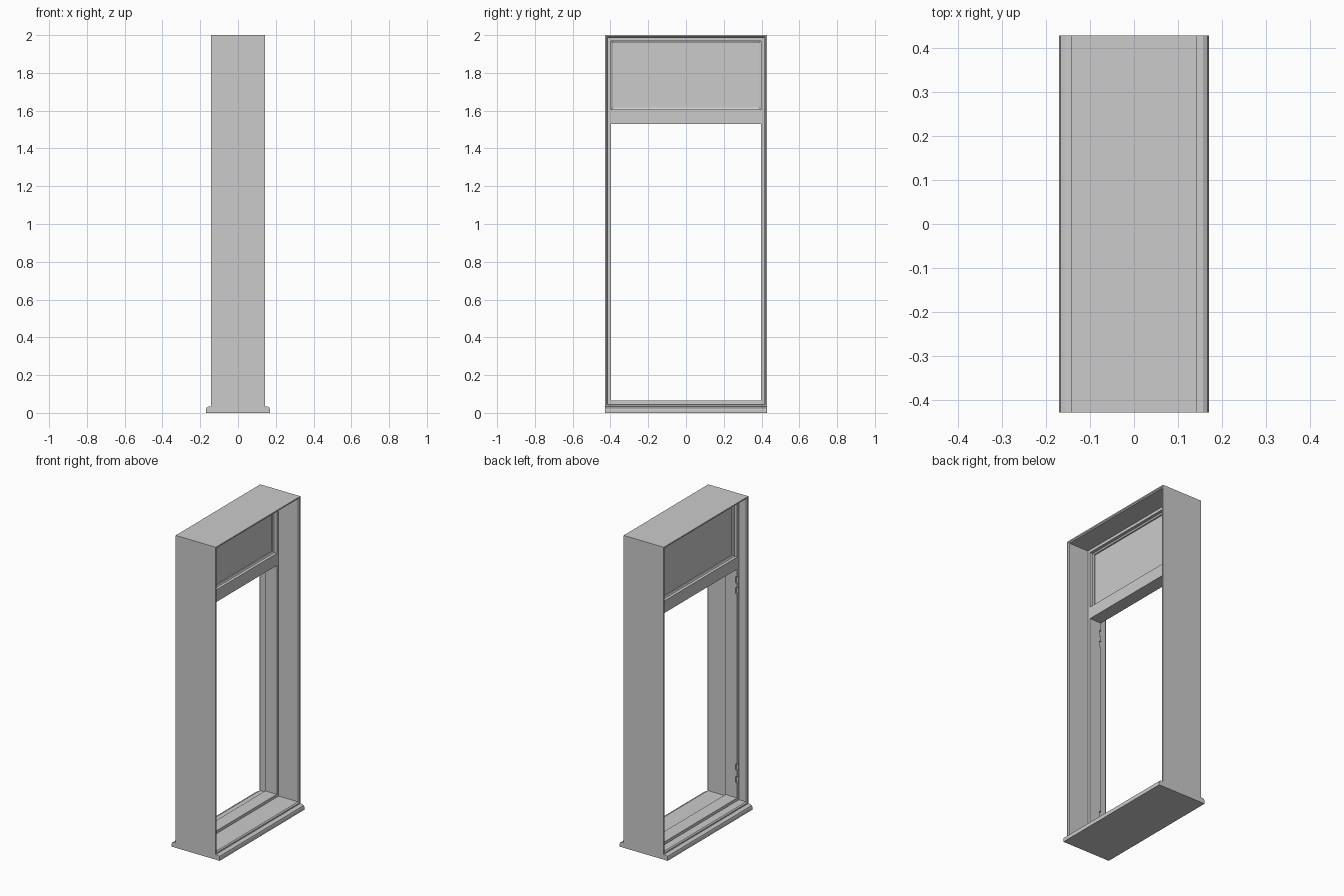
import bpy, bmesh

if "Cube" in bpy.data.objects:
    bpy.data.objects.remove(bpy.data.objects["Cube"])

HALF_W = 0.428     # half width of the whole unit along y
CASE_X = 0.142     # half depth of the casing


def finish(name, bm):
    bmesh.ops.recalc_face_normals(bm, faces=bm.faces)
    me = bpy.data.meshes.new(name)
    bm.to_mesh(me)
    bm.free()
    ob = bpy.data.objects.new(name, me)
    bpy.context.collection.objects.link(ob)
    return ob


def rect_frame(name, half_y, z0, z1, profile):
    """Sweep a closed (x, inset) profile round a rectangle in the yz plane."""
    bm = bmesh.new()
    loops = [[bm.verts.new((x, y, z)) for y, z in (
        (-half_y + i, z0 + i), (half_y - i, z0 + i),
        (half_y - i, z1 - i), (-half_y + i, z1 - i))] for x, i in profile]
    for k, a in enumerate(loops):
        b = loops[(k + 1) % len(loops)]
        for j in range(4):
            n = (j + 1) % 4
            bm.faces.new((a[j], a[n], b[n], b[j]))
    return finish(name, bm)


def box(name, x0, x1, y0, y1, z0, z1):
    bm = bmesh.new()
    bmesh.ops.create_cube(bm, size=1)
    for v in bm.verts:
        v.co = ((x0 + x1) / 2 + v.co.x * (x1 - x0),
                (y0 + y1) / 2 + v.co.y * (y1 - y0),
                (z0 + z1) / 2 + v.co.z * (z1 - z0))
    return finish(name, bm)


# Outer casing: thin box tube with chamfered inner rims
rect_frame("casing", HALF_W, 0.033, 2.0, [
    (-CASE_X, 0), (CASE_X, 0), (CASE_X, 0.008), (0.135, 0.014),
    (-0.135, 0.014), (-CASE_X, 0.008)])

# Sill: extruded moulding profile, mirrored about x
half = [(0.17, 0), (0.17, 0.018), (0.167, 0.027), (0.157, 0.033)]
outline = half + [(-x, z) for x, z in reversed(half)]
bm = bmesh.new()
base = bm.faces.new([bm.verts.new((x, -HALF_W, z)) for x, z in outline])
ext = bmesh.ops.extrude_face_region(bm, geom=[base])
bmesh.ops.translate(bm, vec=(0, 2 * HALF_W, 0),
                    verts=[g for g in ext["geom"] if isinstance(g, bmesh.types.BMVert)])
finish("sill", bm)

# Inner frame, set back inside the casing
FX0, FX1 = -0.085, -0.002
inner = rect_frame("inner_frame", 0.414, 0.047, 1.986, [
    (FX0, 0), (FX1, 0), (FX1, 0.018), (FX0, 0.018)])

# Hinge notches along the back edge of one jamb
for z in (0.18, 0.26, 1.39, 1.46):
    cutter = box("hinge_cutter", FX0 - 0.02, FX0 + 0.012, -0.408, -0.38, z - 0.02, z + 0.02)
    cutter.hide_render = True
    mod = inner.modifiers.new("hinge_notch", 'BOOLEAN')
    mod.object = cutter
    mod.operation = 'DIFFERENCE'
    mod.solver = 'EXACT'
    bpy.context.view_layer.objects.active = inner
    bpy.ops.object.modifier_apply(modifier=mod.name)
    bpy.data.objects.remove(cutter)

# Cross rail between the opening and the upper panel
box("cross_rail", FX0, FX1, -0.396, 0.396, 1.53, 1.607)

# Upper panel with a bead around it on both faces
rect_frame("panel_bead", 0.396, 1.607, 1.968, [
    (-0.066, 0), (-0.021, 0), (-0.026, 0.009), (-0.061, 0.009)])
box("upper_panel", -0.053, -0.034, -0.39, 0.39, 1.612, 1.963)
